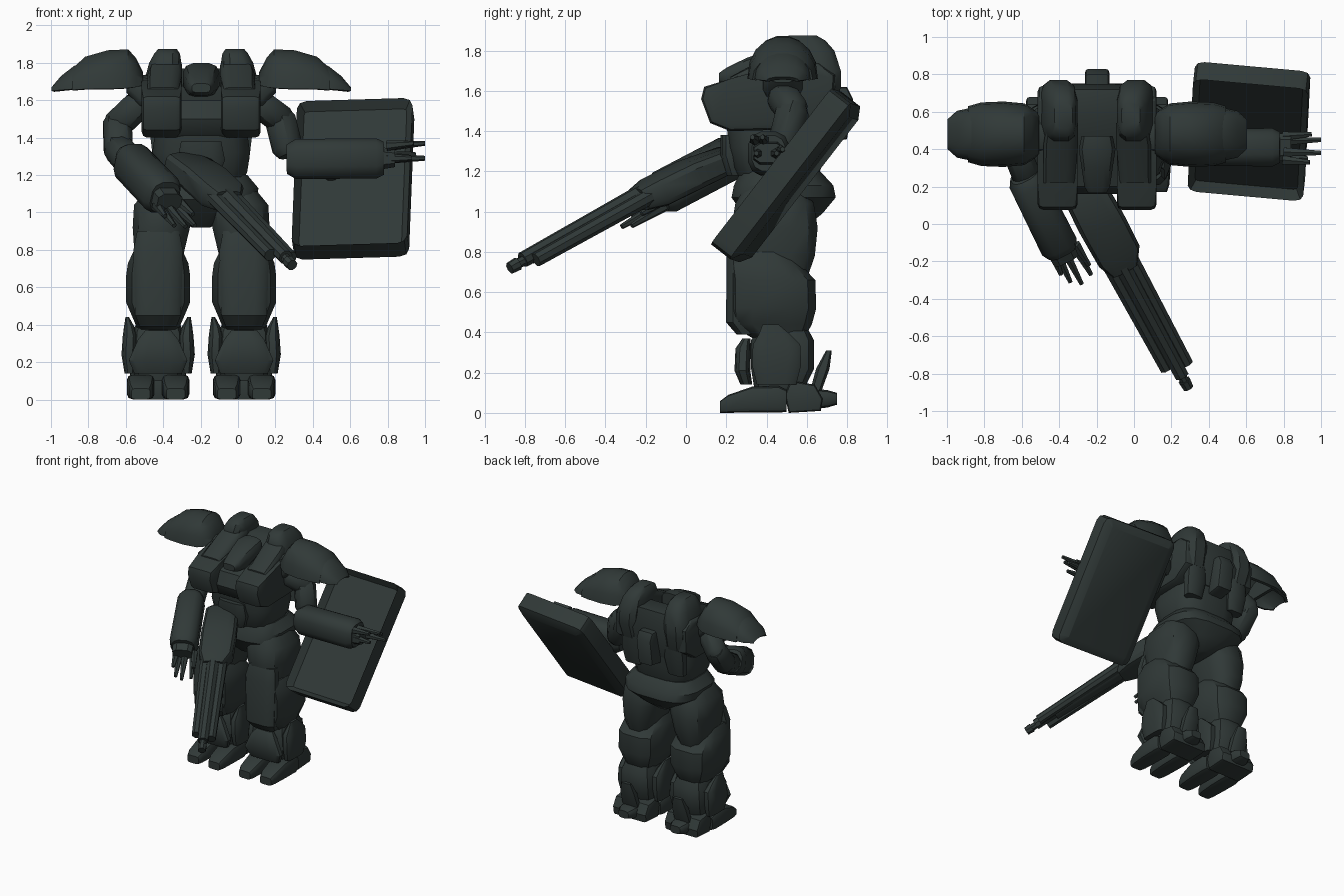
import bpy, bmesh, math
from mathutils import Vector, Matrix

if "Cube" in bpy.data.objects:
    bpy.data.objects.remove(bpy.data.objects["Cube"])

C = -0.197  # centre plane of the body in x
ALONG_Y = Matrix(((1, 0, 0, 0), (0, 0, 1, 0), (0, 1, 0, 0), (0, 0, 0, 1)))
ALONG_X = Matrix(((0, 0, 1, 0), (1, 0, 0, 0), (0, 1, 0, 0), (0, 0, 0, 1)))
paint = bpy.data.materials.new("dark_green_grey")
paint.diffuse_color = (0.03, 0.041, 0.039, 1)
paint.use_nodes = True
paint.node_tree.nodes["Principled BSDF"].inputs["Base Color"].default_value = paint.diffuse_color


def finish(name, bm, both=False):
    """Turn a bmesh (x measured from the body centre) into one or two mirrored objects."""
    for side in ((1, -1) if both else (1,)):
        b = bm.copy()
        b.transform(Matrix.Translation((C, 0, 0)) @ Matrix.Diagonal((side, 1, 1, 1)))
        bmesh.ops.recalc_face_normals(b, faces=b.faces)
        me = bpy.data.meshes.new(name)
        b.to_mesh(me)
        me.materials.append(paint)
        ob = bpy.data.objects.new(name + (("_left" if side > 0 else "_right") if both else ""), me)
        bpy.context.collection.objects.link(ob)


def loft(name, secs, both=False, n=12, e=3.2, frame=Matrix()):
    """Skin rounded-box rings (t, cx, cy, half_x, half_y) along the frame's z axis."""
    bm = bmesh.new()
    rings = []
    for t, cx, cy, hx, hy in secs:
        angles = [2 * math.pi * (i + 0.5) / n for i in range(n)]
        rings.append([bm.verts.new(frame @ Vector((
            cx + hx * math.copysign(abs(math.cos(a)) ** (2 / e), math.cos(a)),
            cy + hy * math.copysign(abs(math.sin(a)) ** (2 / e), math.sin(a)), t))) for a in angles])
    for r, q in zip(rings, rings[1:]):
        for i in range(n):
            bm.faces.new((r[i], r[(i + 1) % n], q[(i + 1) % n], q[i]))
    bm.faces.new(rings[0])
    bm.faces.new(rings[-1])
    finish(name, bm, both)


def prism(name, prof, x0, x1, both=False, bevel=0.02):
    """Extrude a (y, z) profile from x0 to x1 with bevelled rims."""
    bm = bmesh.new()
    a, b = ([bm.verts.new((x, y, z)) for y, z in prof] for x in (x0, x1))
    n = len(prof)
    for i in range(n):
        bm.faces.new((a[i], a[(i + 1) % n], b[(i + 1) % n], b[i]))
    rim = [ed for f in (bm.faces.new(a), bm.faces.new(b)) for ed in f.edges]
    bmesh.ops.bevel(bm, geom=rim, offset=bevel, segments=2, affect='EDGES', profile=0.5)
    finish(name, bm, both)


def aim(a, b):
    """Frame at world point a with z towards b and x level, plus the distance."""
    a, b = Vector(a), Vector(b)
    z = (b - a).normalized()
    x = Vector((0, 0, 1)).cross(z).normalized()
    m = Matrix((x, z.cross(x), z)).transposed().to_4x4()
    m.translation = a - Vector((C, 0, 0))
    return m, (b - a).length


def rod(name, a, b, r0, r1, n=8):
    m, L = aim(a, b)
    loft(name, [(0, 0, 0, r0, r0), (L, 0, 0, r1, r1)], n=n, e=2, frame=m)


# ---- legs (both sides) ----
for k, s in enumerate((-1, 1)):
    u = .23 + s * .093
    loft("toe_%d" % k, [(.17, u, .03, .05, .03), (.21, u, .045, .064, .045), (.33, u, .066, .073, .066),
                        (.46, u, .067, .075, .067), (.5, u, .06, .065, .055)], True, e=5, frame=ALONG_Y)
    u = .23 + s * .15
    loft("ankle_wing_%d" % k, [(.14, u, .45, .03, .1), (.24, u + s * .005, .45, .042, .125),
                               (.34, u, .45, .04, .12), (.39, u + s * .005, .44, .028, .08),
                               (.44, u + s * .015, .42, .01, .04)], True)
prism("heel", [(.51, .0), (.49, .09), (.52, .16), (.64, .14), (.68, .07), (.67, .01)], .08, .38, True)
loft("heel_ball", [(.62, .23, .07, .07, .05), (.7, .23, .07, .07, .045), (.75, .23, .07, .045, .03)],
     True, frame=ALONG_Y)
loft("heel_spur", [(.11, .23, .645, .07, .03), (.22, .23, .68, .065, .035), (.31, .23, .71, .04, .015)], True, n=8)
loft("ankle", [(.1, .23, .46, .12, .12), (.22, .23, .48, .15, .16),
               (.36, .23, .48, .14, .16), (.45, .23, .48, .1, .11)], True)
loft("ankle_guard", [(.14, .23, .30, .13, .03), (.21, .23, .28, .16, .04),
                     (.32, .23, .285, .11, .04), (.37, .23, .3, .07, .02)], True)
loft("shin", [(.37, .23, .46, .11, .13), (.44, .23, .42, .14, .21), (.52, .23, .427, .175, .225),
              (.66, .23, .425, .175, .222), (.73, .23, .39, .165, .19), (.8, .23, .37, .13, .15)], True)
loft("knee_plate", [(.39, .23, .3, .10, .05), (.45, .23, .26, .125, .062), (.8, .23, .262, .135, .062),
                    (.9, .23, .28, .115, .05)], True)
loft("thigh", [(.68, .23, .44, .11, .17), (.78, .225, .445, .135, .2), (.92, .213, .44, .157, .22),
               (1.04, .2, .44, .163, .2), (1.14, .17, .44, .11, .14)], True, e=2.7)

# ---- pelvis and torso ----
loft("pelvis", [(.92, 0, .47, .05, .12), (.99, 0, .48, .17, .2), (1.07, 0, .485, .3, .262),
                (1.13, 0, .485, .31, .25), (1.2, 0, .47, .25, .2)], n=16)
loft("abdomen", [(1.15, 0, .46, .22, .19), (1.22, 0, .455, .25, .22), (1.32, 0, .45, .265, .24),
                 (1.42, 0, .45, .25, .25)], n=16)
loft("waist_plate", [(1.18, 0, .25, .09, .05), (1.28, 0, .22, .13, .05), (1.38, 0, .22, .11, .05)])
prism("chest_core", [(.19, 1.42), (.16, 1.5), (.2, 1.6), (.42, 1.68), (.58, 1.77), (.72, 1.76),
                     (.75, 1.6), (.7, 1.4), (.55, 1.33), (.3, 1.35)], -.17, .17)
prism("chest_pod", [(.075, 1.56), (.09, 1.62), (.22, 1.66), (.36, 1.7), (.5, 1.73), (.66, 1.74),
                    (.74, 1.68), (.73, 1.5), (.6, 1.41), (.22, 1.40), (.12, 1.44)],
      .105, .318, True, bevel=.03)
loft("shoulder_hump", [(1.5, .2, .6, .09, .14), (1.62, .21, .605, .1, .168), (1.7, .205, .605, .102, .168),
                       (1.8, .192, .59, .088, .15), (1.85, .182, .58, .07, .115), (1.875, .18, .58, .05, .07)], True)
loft("hump_front", [(.22, .205, 1.65, .085, .02), (.42, .195, 1.7, .095, .08), (.54, .185, 1.74, .085, .11)],
     True, frame=ALONG_Y)
prism("back_box", [(.68, 1.34), (.68, 1.62), (.8, 1.62), (.83, 1.56), (.8, 1.36)], -.065, .065)
loft("back_vent", [(1.28, .19, .66, .07, .04), (1.4, .19, .68, .085, .05), (1.52, .19, .69, .08, .05)], True, n=8)
loft("head", [(.165, 0, 1.665, .05, .025), (.2, 0, 1.67, .07, .045), (.3, 0, 1.69, .085, .075),
              (.4, 0, 1.715, .1, .085), (.47, 0, 1.73, .085, .07)], frame=ALONG_Y)


# ---- shoulder pads: hollow arched shells ----
def shell(name, secs, n=9):
    bm = bmesh.new()
    rings = [[bm.verts.new((u, .48 + ry * math.cos(math.pi * i / n), zb + rz * math.sin(math.pi * i / n) ** .85))
              for i in range(n + 1)] for u, ry, rz, zb in secs]
    for r, q in zip(rings, rings[1:]):
        for i in range(n):
            bm.faces.new((r[i], r[i + 1], q[i + 1], q[i]))
    bm.faces.new(rings[0])
    bmesh.ops.recalc_face_normals(bm, faces=bm.faces)
    bmesh.ops.solidify(bm, geom=bm.faces[:], thickness=.022)
    finish(name, bm, True)


shell("shoulder_pad", [(.31, .11, .07, 1.68), (.35, .14, .16, 1.67), (.39, .165, .21, 1.665),
                       (.5, .175, .21, 1.66), (.62, .17, .175, 1.66), (.69, .15, .115, 1.655)])
shell("shoulder_pad_tip", [(.6, .145, .14, 1.67), (.68, .14, .125, 1.66), (.75, .125, .075, 1.655), (.8, .08, .02, 1.65)])
loft("shoulder_joint", [(.25, .48, 1.63, .1, .1), (.33, .48, 1.65, .1, .09), (.4, .48, 1.7, .07, .06)], True,
     frame=ALONG_X)


# ---- upper arms: bent tubes ----
def bent_arm(name, pts):
    for i, (a, b) in enumerate(zip(pts, pts[1:])):
        m, L = aim(a, b)
        loft("%s_%d" % (name, i), [(-.04, 0, 0, .06, .06), (.0, 0, 0, .08, .08),
                                   (L, 0, 0, .08, .08), (L + .04, 0, 0, .055, .055)], n=10, e=2.3, frame=m)


bent_arm("left_upper_arm", [(.13, .48, 1.57), (.225, .53, 1.5), (.265, .49, 1.34)])
bent_arm("right_upper_arm", [(-.54, .48, 1.57), (-.645, .53, 1.47), (-.64, .42, 1.34), (-.58, .27, 1.27)])


# ---- forearms and hands ----
def forearm(name, a, b, tips):
    m, L = aim(a, b)
    loft(name + "_forearm", [(0, 0, 0, .075, .08), (.05, 0, 0, .1, .11), (L - .04, 0, 0, .105, .11),
                             (L, 0, 0, .085, .09)], e=2.8, frame=m)
    loft(name + "_palm", [(L - .03, 0, 0, .08, .065), (L + .06, 0, 0, .075, .05)], n=8, frame=m)
    base, axis = Vector(b), Vector(b) - Vector(a)
    for i, tip in enumerate(map(Vector, tips)):
        along = (tip - base).project(axis)
        root = base + along * .1 + (tip - base - along) * .85
        rod("%s_finger_%d" % (name, i), root, tip, .028, .013, 6)


forearm("left", (.26, .41, 1.285), (.78, .41, 1.29),
        [(.94, .33, 1.37), (1.0, .38, 1.37), (1.0, .45, 1.29), (.95, .48, 1.31), (.93, .35, 1.29)])
forearm("right", (-.59, .26, 1.29), (-.39, -.14, 1.08),
        [(-.39, -.27, .98), (-.34, -.31, .93), (-.28, -.32, .925), (-.23, -.27, .93), (-.24, -.22, .99)])

# ---- gun ----
gun, gun_len = aim((-.329, .27, 1.343), (.287, -.87, .705))
loft("gun_body", [(.05, .01, -.06, .09, .04), (.1, .01, -.04, .12, .065), (.34, .01, -.015, .13, .077),
                  (.55, .01, -.005, .125, .077), (.64, 0, 0, .08, .06)], e=4, frame=gun)
loft("gun_shroud", [(.58, 0, 0, .07, .045), (1.2, 0, 0, .045, .03)], n=8, frame=gun)
for i, (dx, dy, end, r) in enumerate([(-.055, .0, 1.29, .036), (.055, .0, 1.32, .036), (0, .02, 1.36, .04)]):
    loft("gun_barrel_%d" % i, [(.58, dx * 1.1, dy, r * 1.15, r * 1.15), (end, dx, dy, r, r)], n=8, e=2, frame=gun)
loft("gun_muzzle", [(1.3, 0, .015, .026, .026), (gun_len - .05, 0, .015, .026, .026),
                    (gun_len - .05, 0, .015, .034, .034), (gun_len, 0, .015, .03, .03)], n=8, e=2, frame=gun)

# ---- shield: tilted tray, recessed on the front, bulged on the back ----
bm = bmesh.new()
bmesh.ops.create_cube(bm, size=1, matrix=Matrix.Diagonal((.62, .12, .98, 1)))
corner = [ed for ed in bm.edges if abs(ed.verts[0].co.y - ed.verts[1].co.y) > .05]
bmesh.ops.bevel(bm, geom=corner, offset=.05, segments=2, affect='EDGES', profile=.5)
for sign, rim, depth in ((-1, .035, -.05), (1, .06, .035)):
    f = max(bm.faces, key=lambda f: f.calc_center_median().y * sign)
    bmesh.ops.inset_region(bm, faces=[f], thickness=rim, depth=depth)
zx = Vector((1, -.09, .03)).normalized()
zz = Vector((.05, .61, .79))
zz = (zz - zz.project(zx)).normalized()
tilt = Matrix((zx, zz.cross(zx), zz)).transposed().to_4x4()
tilt.translation = (.615 - C, .495, 1.18)
bm.transform(tilt)
finish("shield", bm)
rod("shield_grip", (.5, .41, 1.28), (.5, .53, 1.2), .05, .05)

# ---- smooth shading with crisp edges ----
for ob in bpy.data.objects:
    ob.select_set(True)
bpy.context.view_layer.objects.active = bpy.data.objects["shield"]
bpy.ops.object.shade_smooth_by_angle(angle=math.radians(35))
